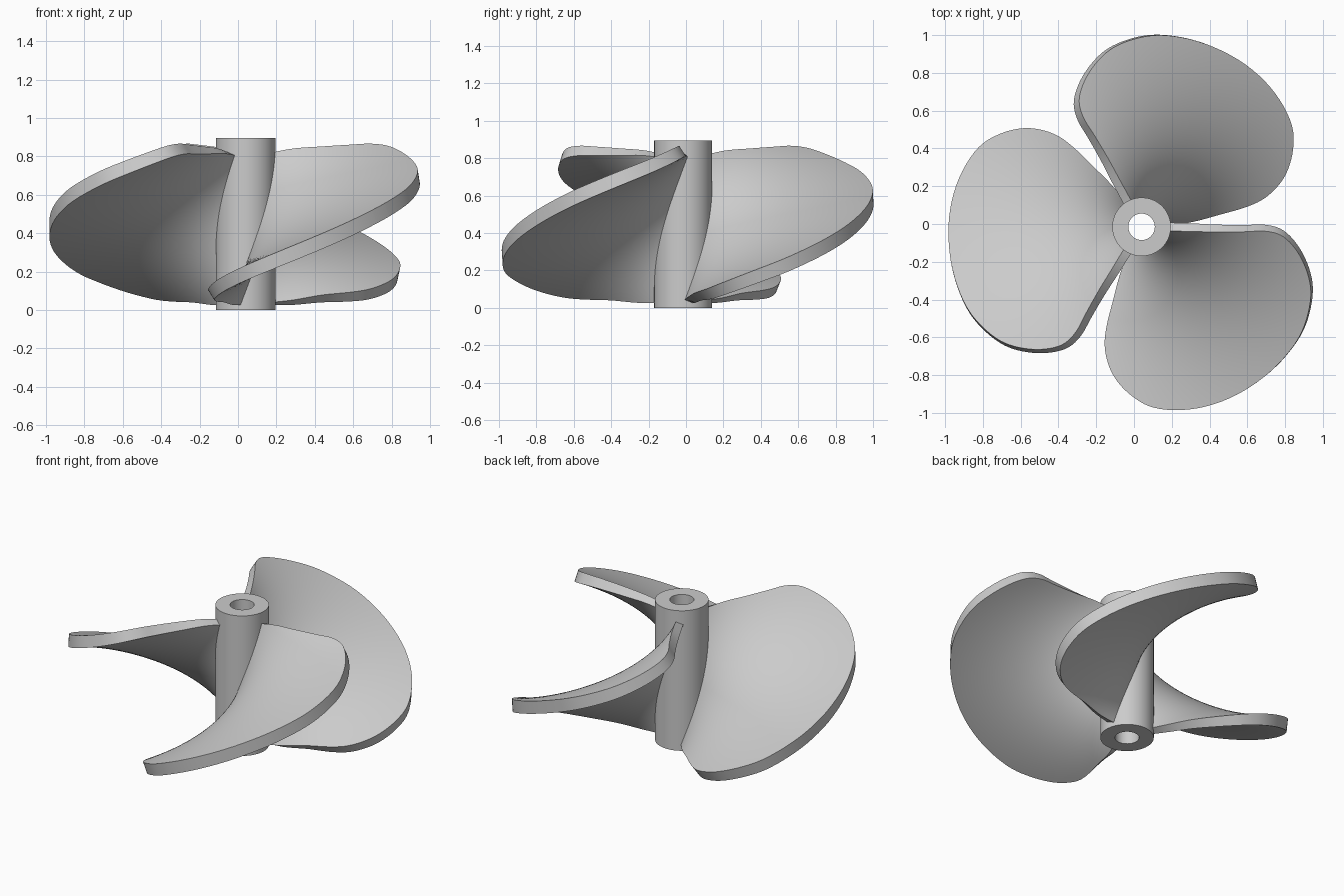
import bpy, bmesh, math
from mathutils import Vector

cube = bpy.data.objects.get("Cube")
if cube:
    bpy.data.objects.remove(cube, do_unlink=True)

CENTRE = Vector((0.04, -0.015, 0))
RISE = 0.0072           # climb of the helix per degree
COLUMNS, STEPS = 40, 5

metal = bpy.data.materials.new("light_grey_metal")
metal.use_nodes = True
grey = (0.6, 0.6, 0.6, 1)
metal.diffuse_color = grey
metal.node_tree.nodes["Principled BSDF"].inputs["Base Color"].default_value = grey


def finish(name, bm, angle):
    bmesh.ops.recalc_face_normals(bm, faces=bm.faces)
    mesh = bpy.data.meshes.new(name)
    bm.to_mesh(mesh)
    bm.free()
    mesh.materials.append(metal)
    obj = bpy.data.objects.new(name, mesh)
    bpy.context.collection.objects.link(obj)
    obj.location = CENTRE
    bpy.ops.object.select_all(action="DESELECT")
    obj.select_set(True)
    bpy.context.view_layer.objects.active = obj
    bpy.ops.object.shade_smooth_by_angle(angle=math.radians(angle))
    return obj


def spline(a, b, c, d, t):
    return b + (c - a) * (t / 2) + (a * 2 - b * 5 + c * 4 - d) * (t * t / 2) \
        + (b * 3 - a - c * 3 + d) * (t ** 3 / 2)


# Hub: a lathed tube
bm = bmesh.new()
section = [bm.verts.new(p) for p in
           ((0.07, 0, 0), (0.155, 0, 0), (0.155, 0, 0.895), (0.07, 0, 0.895))]
edges = [bm.edges.new((section[i], section[(i + 1) % 4])) for i in range(4)]
bmesh.ops.spin(bm, geom=section + edges, axis=(0, 0, 1), cent=(0, 0, 0),
               angle=math.tau, steps=72, use_merge=True)
bmesh.ops.remove_doubles(bm, verts=bm.verts, dist=0.0001)
finish("hub", bm, 30)

# Blade outline: radius, low edge angle, high edge angle
outline = [Vector(p) for p in (
    (0.12, 123, 231), (0.25, 125, 234.5), (0.4, 128.5, 236), (0.55, 130.5, 237.3),
    (0.65, 132.5, 238), (0.74, 136, 236.5), (0.82, 140.5, 232), (0.9, 147, 225.5),
    (0.96, 154, 219), (1.0, 165, 211), (1.02, 177, 204), (1.026, 190, 195))]
last = len(outline) - 1
rows = []
for i in range(last):
    a, b, c, d = (outline[min(max(i + k, 0), last)] for k in (-1, 0, 1, 2))
    rows += [spline(a, b, c, d, s / STEPS) for s in range(STEPS)]
rows.append(outline[-1])


def surface_point(radius, degrees, depth):
    # Point on the helicoid, sunk below it along its normal
    angle = math.radians(degrees)
    out = Vector((math.cos(angle), math.sin(angle), 0))
    along = Vector((-out.y, out.x, 0))
    slope = math.degrees(RISE) / radius
    normal = (Vector((0, 0, 1)) - along * slope).normalized()
    height = 0.06 + (degrees - 126) * RISE
    return out * radius + Vector((0, 0, height)) - normal * depth


def build_blade(name):
    bm = bmesh.new()
    sheets = []
    for lower in (0, 1):
        sheets.append([[bm.verts.new(surface_point(
            r, low + (high - low) * j / COLUMNS, lower * (0.042 + 0.033 * r)))
            for j in range(COLUMNS + 1)] for r, low, high in rows])
    for grid in sheets:
        for p, q in zip(grid, grid[1:]):
            for j in range(COLUMNS):
                bm.faces.new((p[j], p[j + 1], q[j + 1], q[j]))
    # Rim joining the upper and lower sheets
    rims = [g[0] + [r[-1] for r in g[1:]] + g[-1][-2::-1]
            + [r[0] for r in g[-2:0:-1]] for g in sheets]
    top, bottom = rims
    for k in range(len(top)):
        n = (k + 1) % len(top)
        bm.faces.new((top[k], top[n], bottom[n], bottom[k]))
    return finish(name, bm, 40)


# Three blades evenly spaced around the hub
for k, side in enumerate(("right", "front_left", "back_left")):
    blade = build_blade(side + "_blade")
    blade.rotation_euler.z = math.tau * k / 3
